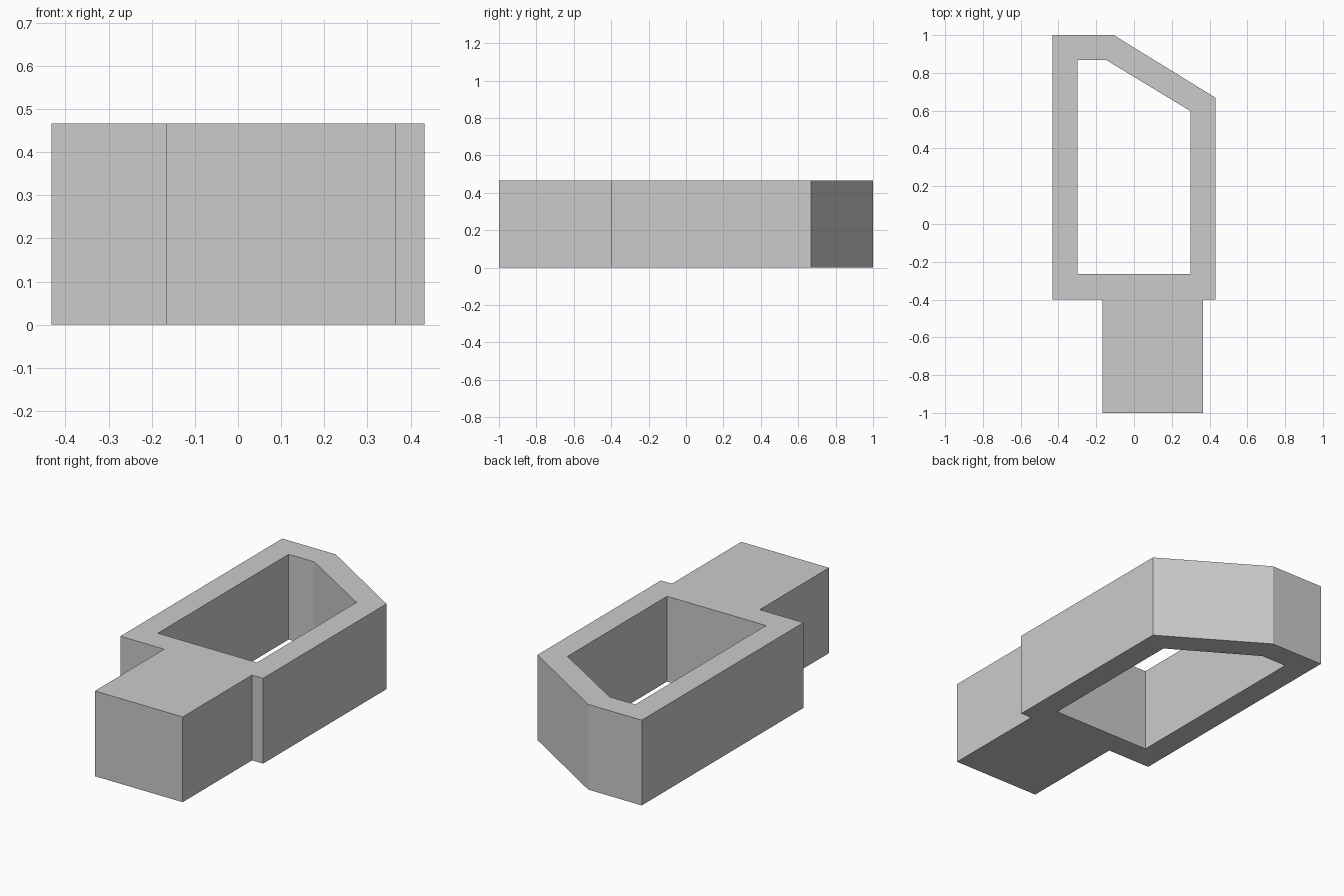
import bpy
import bmesh

cube = bpy.data.objects.get("Cube")
if cube:
    bpy.data.objects.remove(cube, do_unlink=True)

HEIGHT = 0.467

# Plan outline: chamfered frame with a rectangular stem at the front
outline = [(-0.432, 1), (-0.107, 1), (0.432, 0.668), (0.432, -0.4),
           (0.365, -0.4), (0.365, -1), (-0.167, -1), (-0.167, -0.4), (-0.432, -0.4)]
# Opening that goes right through the frame
opening = [(-0.3, 0.867), (-0.145, 0.867), (0.3, 0.597), (0.3, -0.265), (-0.3, -0.265)]

grey = bpy.data.materials.new("light grey")
grey.use_nodes = True
color = (0.6, 0.6, 0.6, 1)
grey.diffuse_color = color
grey.node_tree.nodes["Principled BSDF"].inputs["Base Color"].default_value = color


def add_loop(bm, points):
    verts = [bm.verts.new((x, y, 0)) for x, y in points]
    return [bm.edges.new((a, b)) for a, b in zip(verts, verts[1:] + verts[:1])]


# Fill between the two loops, then raise the plan to full height
bm = bmesh.new()
edges = add_loop(bm, outline) + add_loop(bm, opening)
bmesh.ops.triangle_fill(bm, use_beauty=True, use_dissolve=False, edges=edges)
raised = bmesh.ops.extrude_face_region(bm, geom=bm.faces[:], use_keep_orig=True)
top_verts = [g for g in raised["geom"] if isinstance(g, bmesh.types.BMVert)]
bmesh.ops.translate(bm, verts=top_verts, vec=(0, 0, HEIGHT))
bmesh.ops.recalc_face_normals(bm, faces=bm.faces[:])

mesh = bpy.data.meshes.new("frame_with_stem")
bm.to_mesh(mesh)
bm.free()
mesh.materials.append(grey)
frame = bpy.data.objects.new("frame_with_stem", mesh)
bpy.context.collection.objects.link(frame)
